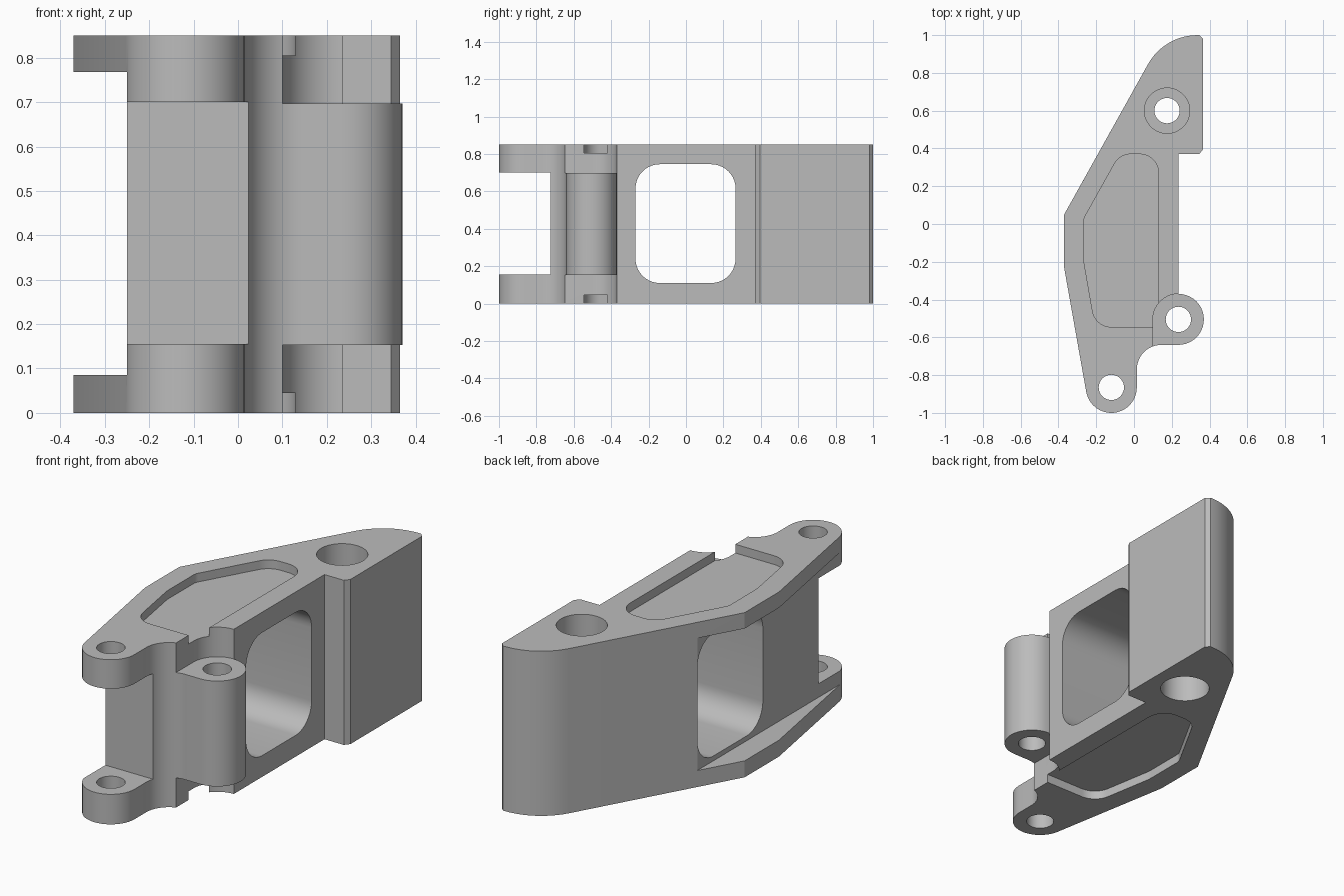
import bpy, bmesh, math
from mathutils import Vector, Matrix

if "Cube" in bpy.data.objects:
    bpy.data.objects.remove(bpy.data.objects["Cube"], do_unlink=True)

H = 0.85            # total height
EAR = 0.155         # thickness of the ears
FLANGE = 0.085      # thickness of the side flanges
POCKET = 0.045      # depth of the shallow pockets
EAR_C, BOSS_C, BORE_C = (-0.12, -0.865), (0.235, -0.505), (0.175, 0.6)
R_OUT, R_PIN, R_BORE = 0.135, 0.067, 0.12

grey = bpy.data.materials.new("machined_grey")
grey.use_nodes = True
grey.diffuse_color = (0.5, 0.5, 0.5, 1)
grey.node_tree.nodes["Principled BSDF"].inputs["Base Color"].default_value = (0.5, 0.5, 0.5, 1)


def arc(c, r, a0, a1, n=20):
    angles = [math.radians(a0 + (a1 - a0) * i / n) for i in range(n + 1)]
    return [(c[0] + r * math.cos(a), c[1] + r * math.sin(a)) for a in angles]


def fillet(prev, corner, nxt, r, n=10):
    """Points of a round corner of radius r."""
    p = Vector(corner)
    u, v = (Vector(prev) - p).normalized(), (Vector(nxt) - p).normalized()
    half = u.angle(v) / 2
    c = p + (u + v).normalized() * r / math.sin(half)
    t = r / math.tan(half)
    a, b = p + u * t - c, p + v * t - c
    turn = math.atan2(a.x * b.y - a.y * b.x, a.dot(b))
    return [tuple(c + Matrix.Rotation(turn * i / n, 2) @ a) for i in range(n + 1)]


def rounded(corners):
    """Closed polygon from (x, y, radius) corners."""
    pts, n = [], len(corners)
    for i, (x, y, r) in enumerate(corners):
        a, b = corners[i - 1][:2], corners[(i + 1) % n][:2]
        pts += fillet(a, (x, y), b, r) if r else [(x, y)]
    return pts


def rect(x0, x1, y0, y1, r=0):
    return rounded([(x0, y0, r), (x1, y0, r), (x1, y1, r), (x0, y1, r)])


def prism(name, pts, lo, hi, along_x=False):
    """Extrude a profile along z, or a (y, z) profile along x."""
    bm = bmesh.new()
    place = (lambda p, d: (d, p[0], p[1])) if along_x else (lambda p, d: (p[0], p[1], d))
    face = bm.faces.new([bm.verts.new(place(p, lo)) for p in pts])
    new = bmesh.ops.extrude_face_region(bm, geom=[face])["geom"]
    shift = Vector((hi - lo, 0, 0) if along_x else (0, 0, hi - lo))
    bmesh.ops.translate(bm, vec=shift, verts=[g for g in new if isinstance(g, bmesh.types.BMVert)])
    bmesh.ops.recalc_face_normals(bm, faces=bm.faces)
    mesh = bpy.data.meshes.new(name)
    bm.to_mesh(mesh)
    bm.free()
    mesh.materials.append(grey)
    obj = bpy.data.objects.new(name, mesh)
    bpy.context.collection.objects.link(obj)
    return obj


def cut(obj, name, *profile):
    cutter = prism(name, *profile)
    cutter.hide_render = True
    mod = obj.modifiers.new(name, "BOOLEAN")
    mod.operation, mod.solver, mod.object = "DIFFERENCE", "EXACT", cutter
    bpy.context.view_layer.objects.active = obj
    bpy.ops.object.modifier_apply(modifier=name)
    bpy.data.objects.remove(cutter, do_unlink=True)


# Body outline: ear, concave neck, hinge boss, stepped back block
outline = [(-0.37, 0.05), (-0.37, -0.23)]
outline += arc(EAR_C, R_OUT, 191, 360)
outline += arc((0.145, -0.77), 0.13, 180, 90)
outline += arc(BOSS_C, R_OUT, -90, 90)
outline += [(0.235, 0.37), (0.345, 0.37), (0.365, 0.395), (0.365, 0.98), (0.345, 1.0)]
outline += fillet((0.345, 1.0), (0.16, 1.0), (-0.37, 0.05), 0.3)
body = prism("bracket_body", outline, 0, H)

# Side recess between the flanges, and gap between the ears
cut(body, "side_recess", rect(-0.6, -0.25, -1.2, 1.2), FLANGE, H - FLANGE + 0.003)
cut(body, "ear_gap", rect(-0.6, 0.3, -1.2, -0.725), EAR, H - EAR + 0.005)

# Clearance above and below the boss, and the shallow pockets
clearance = [(0.1, -0.75)] + arc(BOSS_C, R_OUT, 180, 90) + [(0.5, -0.36), (0.5, -0.75)]
pocket = rounded([(-0.265, 0.03, 0.06), (-0.265, -0.2, 0.2), (-0.205, -0.545, 0.1),
                  (0.13, -0.545, 0), (0.13, 0.37, 0.1), (-0.075, 0.37, 0.1)])
for side, lo, hi in (("lower", -0.1, 0), ("upper", H, H + 0.1)):
    def span(depth):
        return (lo, hi + depth) if side == "lower" else (lo - depth, hi)
    cut(body, side + "_clearance", clearance, *span(EAR - 0.002))
    cut(body, side + "_pocket", pocket, *span(POCKET))
    cut(body, side + "_counterbore", arc(BORE_C, R_BORE, 0, 352.5, 47), *span(0.3))

# Pin holes and the window
for name, centre in (("ear_hole", EAR_C), ("boss_hole", BOSS_C), ("bore_hole", BORE_C)):
    cut(body, name, arc(centre, R_PIN, 0, 350, 35), -0.2, H + 0.2)
cut(body, "window", rect(-0.27, 0.265, 0.11, 0.745, 0.13), -0.6, 0.6, True)

bpy.ops.object.select_all(action="DESELECT")
body.select_set(True)
bpy.context.view_layer.objects.active = body
bpy.ops.object.shade_smooth_by_angle(angle=math.radians(25))
